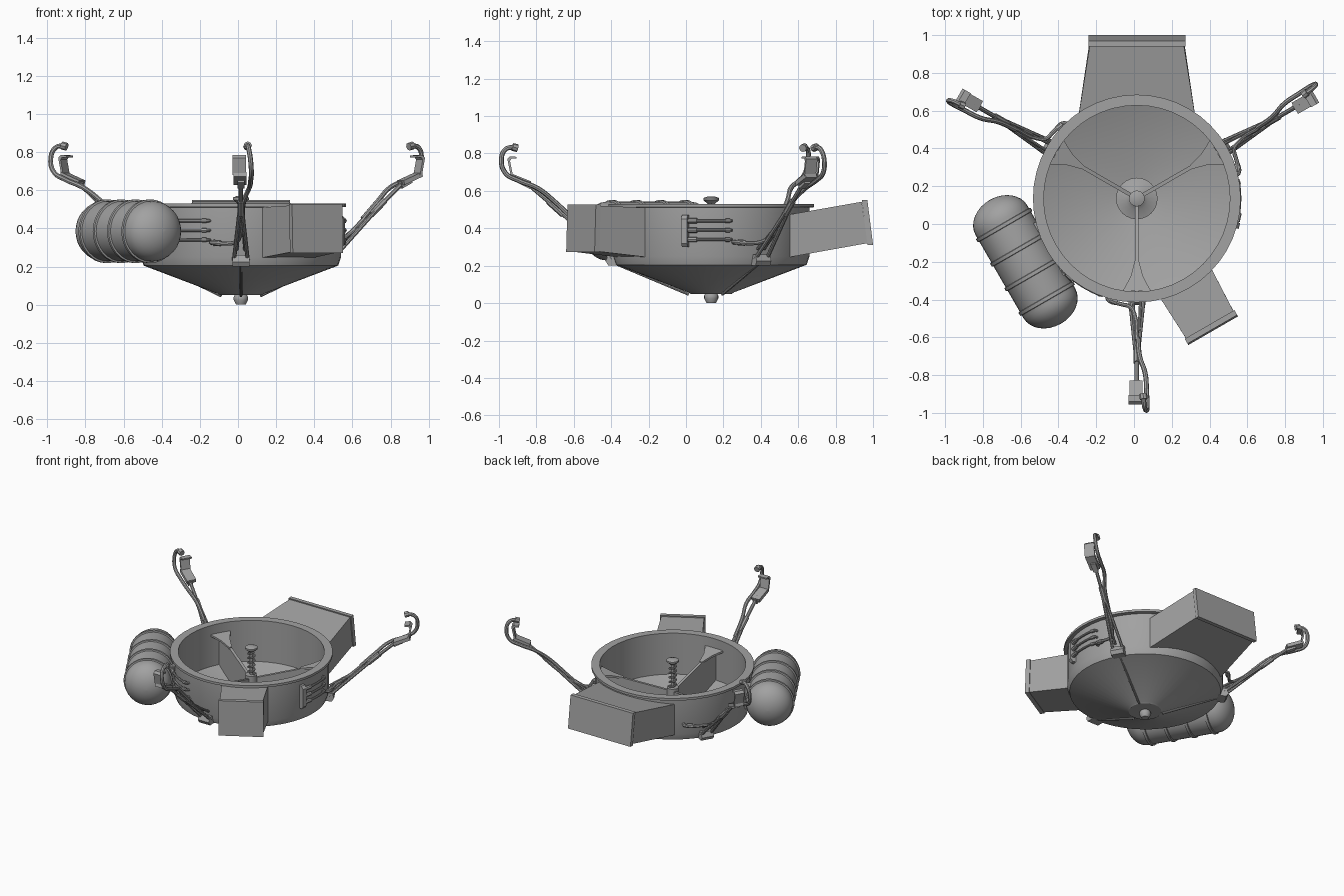
import bpy, bmesh
from math import sin, cos, asin, pi, radians, tau
from mathutils import Matrix, Vector

cube = bpy.data.objects.get("Cube")
if cube:
    bpy.data.objects.remove(cube, do_unlink=True)

grey = bpy.data.materials.new("plain grey")
grey.use_nodes = True
COLOUR = (0.36, 0.36, 0.36, 1)
grey.diffuse_color = COLOUR
grey.node_tree.nodes["Principled BSDF"].inputs["Base Color"].default_value = COLOUR

CENTRE = Matrix.Translation((0.015, 0.135, 0))


def frame(deg):
    """Local x points outward from the dish axis, y runs counter-clockwise."""
    return CENTRE @ Matrix.Rotation(radians(deg), 4, "Z")


def add(name, mesh):
    mesh.materials.clear()
    mesh.materials.append(grey)
    mesh.shade_smooth()
    mesh.set_sharp_from_angle(angle=radians(32))
    obj = bpy.data.objects.new(name, mesh)
    bpy.context.collection.objects.link(obj)
    return obj


def loft(name, rings, m):
    """Join matching loops of points and cap both ends."""
    bm = bmesh.new()
    loops = [[bm.verts.new(m @ Vector(p)) for p in ring] for ring in rings]
    n = len(loops[0])
    for a, b in zip(loops, loops[1:]):
        for i in range(n):
            j = (i + 1) % n
            bm.faces.new((a[i], a[j], b[j], b[i]))
    bm.faces.new(loops[0])
    bm.faces.new(loops[-1])
    bmesh.ops.recalc_face_normals(bm, faces=bm.faces)
    mesh = bpy.data.meshes.new(name)
    bm.to_mesh(mesh)
    bm.free()
    return add(name, mesh)


def lathe(name, profile, m, n=40):
    rings = [[(r * cos(tau * i / n), r * sin(tau * i / n), z) for i in range(n)]
             for r, z in profile]
    return loft(name, rings, m)


def slab(name, outline, half, m, mid=0):
    """Extrude an outline of radius and height sideways."""
    return loft(name, [[(u, mid + s * half, z) for u, z in outline] for s in (-1, 1)], m)


def tube(name, points, radius, m, smooth=False):
    curve = bpy.data.curves.new(name, "CURVE")
    curve.dimensions = "3D"
    curve.bevel_depth = radius
    curve.bevel_resolution = 2
    curve.resolution_u = 5
    curve.use_fill_caps = True
    s = curve.splines.new("BEZIER")
    s.bezier_points.add(len(points) - 1)
    for bp, p in zip(s.bezier_points, points):
        bp.co = m @ Vector(p)
        bp.handle_left_type = bp.handle_right_type = "AUTO" if smooth else "VECTOR"
    temp = bpy.data.objects.new(name, curve)
    bpy.context.collection.objects.link(temp)
    graph = bpy.context.evaluated_depsgraph_get()
    mesh = bpy.data.meshes.new_from_object(temp.evaluated_get(graph))
    bpy.data.objects.remove(temp, do_unlink=True)
    return add(name, mesh)


def around(deg, r, z):
    return (r * cos(radians(deg)), r * sin(radians(deg)), z)


# Dish: hollow drum with a lip and a conical floor
lathe("dish", [(.001, .05), (.11, .05), (.12, .057), (.51, .205), (.525, .25),
               (.525, .51), (.55, .513), (.55, .53), (.493, .53), (.493, .225),
               (.11, .085), (.001, .085)], CENTRE, 48)
lathe("bottom_nozzle", [(.025, 0), (.038, .025), (.038, .04), (.03, .055)], CENTRE, 16)

# Centre post with spring and cap
lathe("floor_hub", [(.11, .07), (.11, .1), (.06, .115), (.04, .13), (.04, .36)], CENTRE, 24)
lathe("post", [(.011, .35), (.011, .55)], CENTRE, 12)
lathe("post_cap", [(.018, .53), (.042, .55), (.042, .562), (.02, .57)], CENTRE, 20)
helix = [(.022 * cos(i * pi / 4), .022 * sin(i * pi / 4), .36 + .0042 * i) for i in range(41)]
tube("spring", helix, .006, CENTRE, True)


# Inner fins with flared tops
def fin_top(u):
    return .34 + (u - .035) * .255


FLARE = [(.49, .075), (.46, .058), (.41, .032), (.33, .011)]
for deg in (30, 150, 270):
    m = frame(deg)
    slab("inner_fin", [(.035, .09), (.495, .22), (.495, fin_top(.495)), (.035, .34)], .01, m)
    edge = FLARE + [(u, -v) for u, v in reversed(FLARE)]
    loft("fin_flare", [[(u, v, fin_top(u) + h) for u, v in edge] for h in (-.008, .006)], m)


# Ducts whose roots follow the drum wall
def duct(name, deg, root, tip, reach, low, high, lean, lip):
    m = frame(deg)
    t = asin(root / .507)
    arc = [(.507 * cos(t * k / 6), .507 * sin(t * k / 6)) for k in range(-6, 7)]
    u0 = arc[0][0]
    rings = []
    for (z0, z1), shift in ((low, lean), (high, 0)):
        loop = arc + [(reach + shift, tip), (reach + shift, -tip)]
        rings.append([(u, v, z0 + (z1 - z0) * (u - u0) / (reach - u0)) for u, v in loop])
    loft(name, rings, m)
    w = tip + .007
    bottom, top = low[1] - .003, high[1] + .008
    loft(name + "_flange", [[(reach + d + lean, -w, bottom), (reach + d + lean, w, bottom),
                             (reach + d, w, top), (reach + d, -w, top)] for d in (0, lip)], m)


duct("large_duct", 90, .315, .25, .805, (.242, .315), (.47, .542), .03, .03)
duct("small_duct", 300, .158, .145, .77, (.245, .275), (.51, .52), .008, .03)

# Storage tank lying beside the drum
tank = (Matrix.Translation((-.575, -.2, .385)) @ Matrix.Rotation(radians(-60), 4, "Z")
        @ Matrix.Rotation(pi / 2, 4, "Y"))
R, HALF, DOME = .158, .378, .125
dome = [(max(R * cos(k * pi / 16), .002), HALF - DOME + DOME * sin(k * pi / 16)) for k in range(9)]
lathe("tank", [(r, -z) for r, z in reversed(dome)] + dome, tank, 32)
for k in range(4):
    z = -.225 + .15 * k
    lathe("tank_band", [(.15, z - .014), (.167, z - .009), (.167, z + .009), (.15, z + .014)],
          tank, 32)
for v in (-.13, .13):
    slab("tank_bracket", [(.505, .29), (.6, .29), (.6, .46), (.505, .46)], .03, frame(210), v)

# Sensor arms, their hoses and the rods beneath the dish
for deg in (30, 150, 270):
    m = frame(deg)
    slab("arm_foot", [(.49, .2), (.55, .2), (.565, .225), (.55, .26), (.51, .26)], .045, m)
    for s in (-1, 1):
        tube("arm_leg", [(.53, .036 * s, .235), (.84, .004 * s, .518)], .011, m)
        tube("arm_brace", [(.53, .02 * s, .29), (.7, .012 * s, .4)], .008, m)
    tube("arm_collar", [(.79, 0, .473), (.87, 0, .545)], .018, m)
    tube("arm_rod", [(.86, 0, .535), (1, 0, .655)], .012, m)
    slab("sensor_block", [(.97, .628), (1.08, .672), (1.073, .695), (.963, .651)], .034, m, -.005)
    slab("sensor_neck", [(.97, .61), (1.03, .64), (1.02, .67), (.96, .645)], .018, m)
    slab("sensor_plate", [(1.06, .68), (1.072, .68), (1.09, .77), (1.075, .785), (1.04, .782),
                          (1.04, .772), (1.068, .772), (1.076, .76)], .035, m, -.008)
    tube("arm_hose", [(.74, .006, .45), (.84, .016, .545), (.93, .045, .615), (1.03, .052, .655),
                      (1.1, .055, .695), (1.122, .05, .765), (1.1, .04, .822),
                      (1.05, .035, .835)], .013, m, True)
    tube("hose_tip", [(1.063, .037, .835), (1.035, .033, .828)], .021, m)
    tube("wall_hose", [around(-17, .515, .325), around(-16, .555, .325), around(-9, .565, .32),
                       (.575, -.035, .325), (.62, -.01, .345), (.75, 0, .455)], .011, m, True)
    tube("wall_hose_end", [around(-15, .553, .325), around(-11, .56, .322)], .016, m)
    tube("under_rod", [(.52, 0, .215), (.12, 0, .047)], .008, m)

# Wall pipe racks
for deg in (30, 270):
    m = frame(deg)
    for z in (.34, .39, .44):
        bend = [around(a, .545, z) for a in range(-44, -20, 4)]
        tube("wall_pipe", bend + [around(-19, .54, z), around(-18, .515, z)], .008, m, True)
        tube("pipe_sleeve", [around(-43, .545, z), around(-38, .547, z)], .014, m)
        tube("pipe_clip", [around(-22, .545, z), around(-19.5, .54, z)], .012, m)
    slab("rack_plate", [(.515, .3), (.545, .3), (.562, .32), (.562, .45), (.545, .47), (.515, .47)],
         .016, frame(deg - 45))
